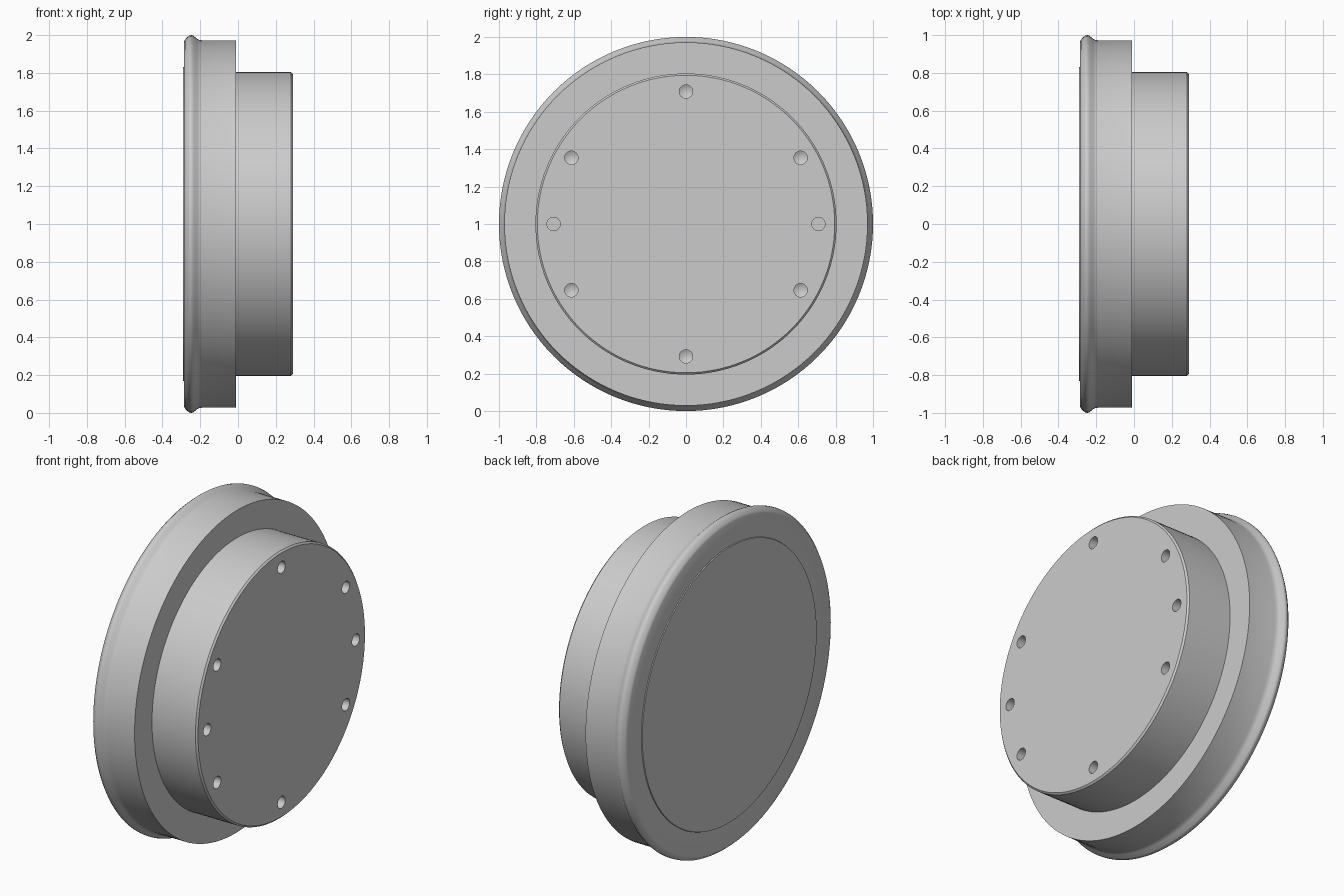
import bpy, bmesh, math
from mathutils import Vector

if "Cube" in bpy.data.objects:
    bpy.data.objects.remove(bpy.data.objects["Cube"])

GREY = (0.6, 0.6, 0.6, 1)
grey = bpy.data.materials.new("light grey")
grey.use_nodes = True
grey.diffuse_color = GREY
grey.node_tree.nodes["Principled BSDF"].inputs["Base Color"].default_value = GREY


def lathe(name, profile, steps, centre):
    """Revolve (x, radius) points round the x axis; a zero radius closes to a point."""
    bm = bmesh.new()
    rings = []
    for x, r in profile:
        count = steps if r else 1
        rings.append([bm.verts.new((x, r * math.cos(a), r * math.sin(a)))
                      for a in (2 * math.pi * i / steps for i in range(count))])
    for a, b in zip(rings, rings[1:]):
        for i in range(steps):
            j = (i + 1) % steps
            quad = [a[i % len(a)], a[j % len(a)], b[j % len(b)], b[i % len(b)]]
            bm.faces.new(list(dict.fromkeys(quad)))
    # Flat end caps
    for ring in (rings[0], rings[-1]):
        if len(ring) > 1:
            bm.faces.new(ring)
    bmesh.ops.recalc_face_normals(bm, faces=bm.faces)
    mesh = bpy.data.meshes.new(name)
    bm.to_mesh(mesh)
    bm.free()
    mesh.materials.append(grey)
    obj = bpy.data.objects.new(name, mesh)
    obj.location = centre
    bpy.context.collection.objects.link(obj)
    return obj


# Flanged wheel body: raised back disc, rounded flange, tread, hub with chamfer
wheel = lathe("wheel_body", [
    (-0.29, 0.83), (-0.285, 0.832), (-0.285, 0.968), (-0.28, 0.979),
    (-0.263, 0.994), (-0.255, 0.999), (-0.245, 1.0), (-0.235, 0.996),
    (-0.215, 0.98), (-0.205, 0.975), (-0.19, 0.972), (-0.01, 0.971),
    (-0.01, 0.805), (0.28, 0.805), (0.29, 0.795)], 128, (0, 0, 1))

# Ring of bolt holes: flat-bottomed at the sides, conical elsewhere
cutters = []
for degrees in (0, 30, 90, 150, 180, 210, 270, 330):
    angle = math.radians(degrees)
    centre = Vector((0.29, 0.708 * math.cos(angle), 1 + 0.708 * math.sin(angle)))
    profile = [(0.05, 0.036), (-0.1, 0.036)]
    if degrees % 180:
        profile.append((-0.12, 0))
    cutter = lathe("hole_cutter", profile, 24, centre)
    cutter.hide_render = True
    cutters.append(cutter)
    mod = wheel.modifiers.new("hole", "BOOLEAN")
    mod.object = cutter
    mod.solver = "EXACT"

bpy.ops.object.select_all(action="DESELECT")
wheel.select_set(True)
bpy.context.view_layer.objects.active = wheel
for mod in list(wheel.modifiers):
    bpy.ops.object.modifier_apply(modifier=mod.name)
for cutter in cutters:
    bpy.data.objects.remove(cutter)
bpy.ops.object.shade_smooth_by_angle(angle=math.radians(30))
